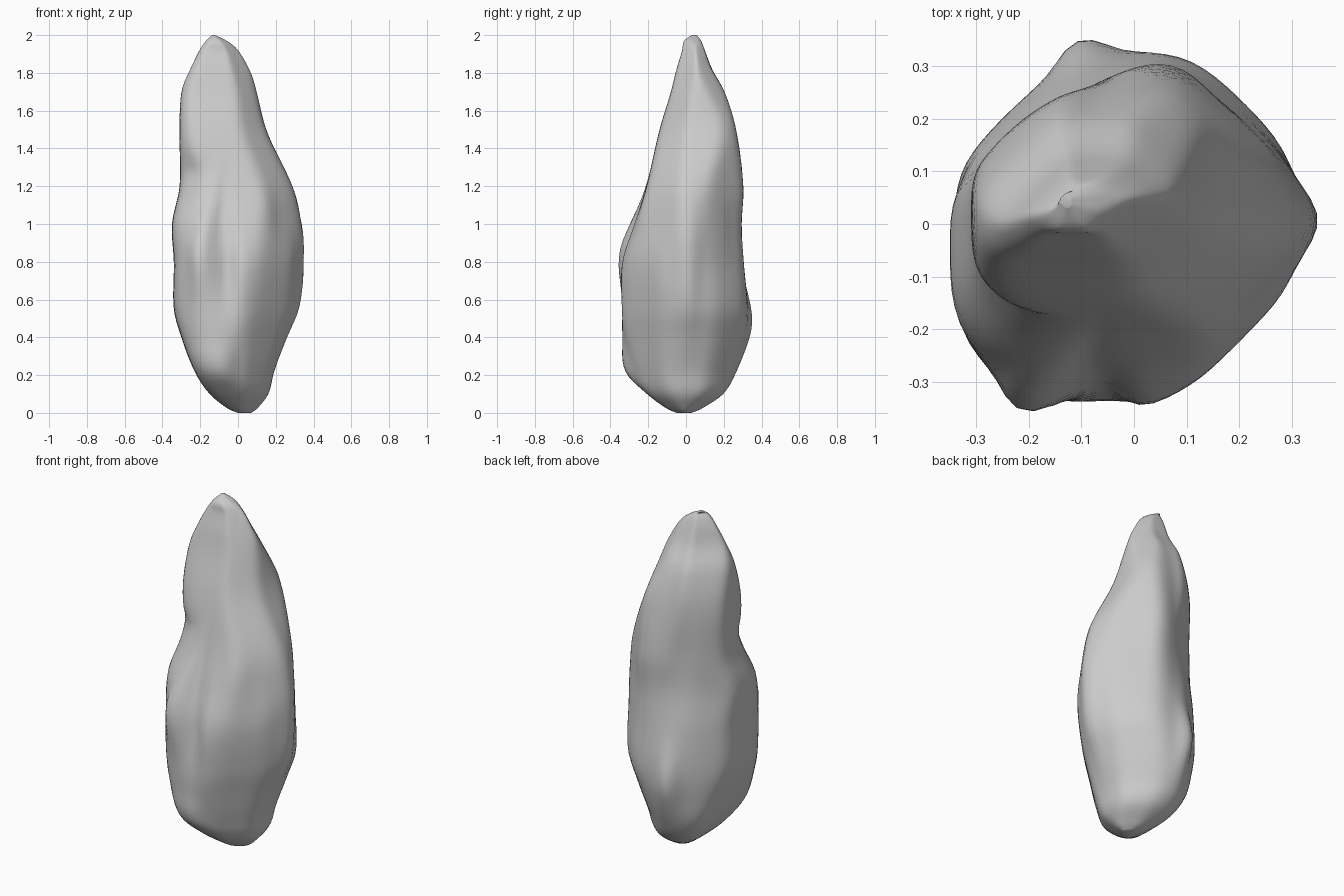
import bpy
import bmesh
from math import sin, cos, tau, pi, exp, radians

cube = bpy.data.objects.get("Cube")
if cube:
    bpy.data.objects.remove(cube, do_unlink=True)

SEGMENTS = 80
RINGS = 70

# Each row: height, then reach in eight compass directions, in hundredths
# (east, north-east, north, north-west, west, south-west, south, south-east)
SECTIONS = [
    (0, 7, 5, 3, 1, 0, 3, 5, 6),
    (2, 10, 8, 8, 7, 5, 8, 10, 9),
    (10, 16, 17, 20, 20, 15, 22, 21, 17),
    (22, 19, 21, 27, 28, 23, 34, 33, 21),
    (40, 25, 27, 32, 31, 30, 38, 34, 25),
    (55, 30, 31, 33, 32, 34, 39, 34, 28),
    (80, 31, 30, 31, 31, 34, 39, 33, 30),
    (100, 31, 29, 30, 29, 35, 37, 27, 27),
    (120, 28, 28, 31, 29, 31, 29, 21, 23),
    (150, 15, 24, 27, 29, 31, 28, 14, 11),
    (170, 10, 15, 21, 25, 30, 24, 8, 5),
    (182, 7, 9, 14, 19, 26, 19, 5, 1),
    (192, 1, 4, 10, 16, 21, 14, 2, -3),
    (197, -6, 0, 8, 14, 17, 11, 1, -6),
    (200, -12, -5, 6, 12, 14, 7, -3, -11),
]

# Dents and bulges: angle, height, angular width, vertical width, depth
LUMPS = [
    (239, 0.87, 9, 0.22, 0.045),    # lip on the front
    (251, 0.98, 6, 0.25, -0.015),   # crease beside the lip
    (260, 0.76, 7, 0.18, -0.03),    # hollow in the front
    (273, 0.75, 8, 0.25, 0.01),     # swelling beside the hollow
    (268, 0.28, 9, 0.12, -0.015),   # notch near the foot
    (212, 1.28, 18, 0.06, -0.02),   # nick at the shoulder
    (305, 1.05, 14, 0.14, 0.01),    # knob on the front
    (1, 0.80, 12, 0.35, 0.04),      # side ridge
    (60, 0.95, 14, 0.18, -0.01),    # hollow in the back
    (110, 1.15, 20, 0.42, -0.04),   # slanted rear face
    (107, 0.48, 10, 0.18, 0.036),   # rear ridge
]


def section_at(z):
    """Smoothly blend the reach values of the neighbouring sections."""
    i = 0
    while i < len(SECTIONS) - 2 and SECTIONS[i + 1][0] < z * 100:
        i += 1
    a, b = SECTIONS[i], SECTIONS[i + 1]
    t = (z * 100 - a[0]) / (b[0] - a[0])
    before = SECTIONS[max(i - 1, 0)]
    after = SECTIONS[min(i + 2, len(SECTIONS) - 1)]
    span = b[0] - a[0]
    reach = []
    for k in range(1, 9):
        slope_a = (b[k] - before[k]) / (b[0] - before[0]) * span
        slope_b = (after[k] - a[k]) / (after[0] - a[0]) * span
        value = ((2 * t**3 - 3 * t**2 + 1) * a[k] + (t**3 - 2 * t**2 + t) * slope_a
                 + (3 * t**2 - 2 * t**3) * b[k] + (t**3 - t**2) * slope_b)
        reach.append(value / 100)
    return reach


def lump_offset(x, y, z):
    """Sum of all dents and bulges at the bearing of (x, y) from the main axis."""
    total = 0
    for at, height, width, tall, depth in LUMPS:
        facing = radians(at)
        along = x * cos(facing) + y * sin(facing)
        across = y * cos(facing) - x * sin(facing)
        if along > 0:
            turn = across / along / radians(width)
            total += depth * exp(-turn**2 - ((z - height) / tall)**2)
    return total


def outline(z):
    """Rounded eight-sided outline whose sides lie at the given reaches."""
    reach = section_at(z)
    sharpness = 9 + 6 * min(z, 1)    # rounder towards the foot
    cx = (reach[0] - reach[4]) / 2
    cy = (reach[2] - reach[6]) / 2
    points = []
    for s in range(SEGMENTS):
        angle = tau * s / SEGMENTS
        total = 0
        for k, h in enumerate(reach):
            facing = tau * k / 8
            local = max(h - cx * cos(facing) - cy * sin(facing), 0.01)
            total += (max(cos(angle - facing), 0) / local)**sharpness
        r = total**(-1 / sharpness)
        r += lump_offset(cx + r * cos(angle), cy + r * sin(angle), z)
        points.append((cx + r * cos(angle), cy + r * sin(angle), z))
    return points


# Stone body: rings packed closer together at both ends
bm = bmesh.new()
rings = []
for n in range(RINGS + 1):
    z = 1 - cos(pi * n / RINGS)
    rings.append([bm.verts.new(p) for p in outline(z)])
for low, high in zip(rings, rings[1:]):
    for s in range(SEGMENTS):
        e = (s + 1) % SEGMENTS
        bm.faces.new((low[s], low[e], high[e], high[s]))
bm.faces.new(rings[0][::-1])
bm.faces.new(rings[-1])
bmesh.ops.recalc_face_normals(bm, faces=bm.faces)

mesh = bpy.data.meshes.new("stone")
bm.to_mesh(mesh)
bm.free()
stone = bpy.data.objects.new("stone", mesh)
bpy.context.collection.objects.link(stone)

# Plain grey stone
grey = bpy.data.materials.new("stone_grey")
grey.use_nodes = True
colour = (0.6, 0.6, 0.6, 1)
grey.diffuse_color = colour
grey.node_tree.nodes["Principled BSDF"].inputs["Base Color"].default_value = colour
mesh.materials.append(grey)

# Soft shading all over
bpy.context.view_layer.objects.active = stone
stone.select_set(True)
bpy.ops.object.shade_smooth_by_angle(angle=radians(60))
